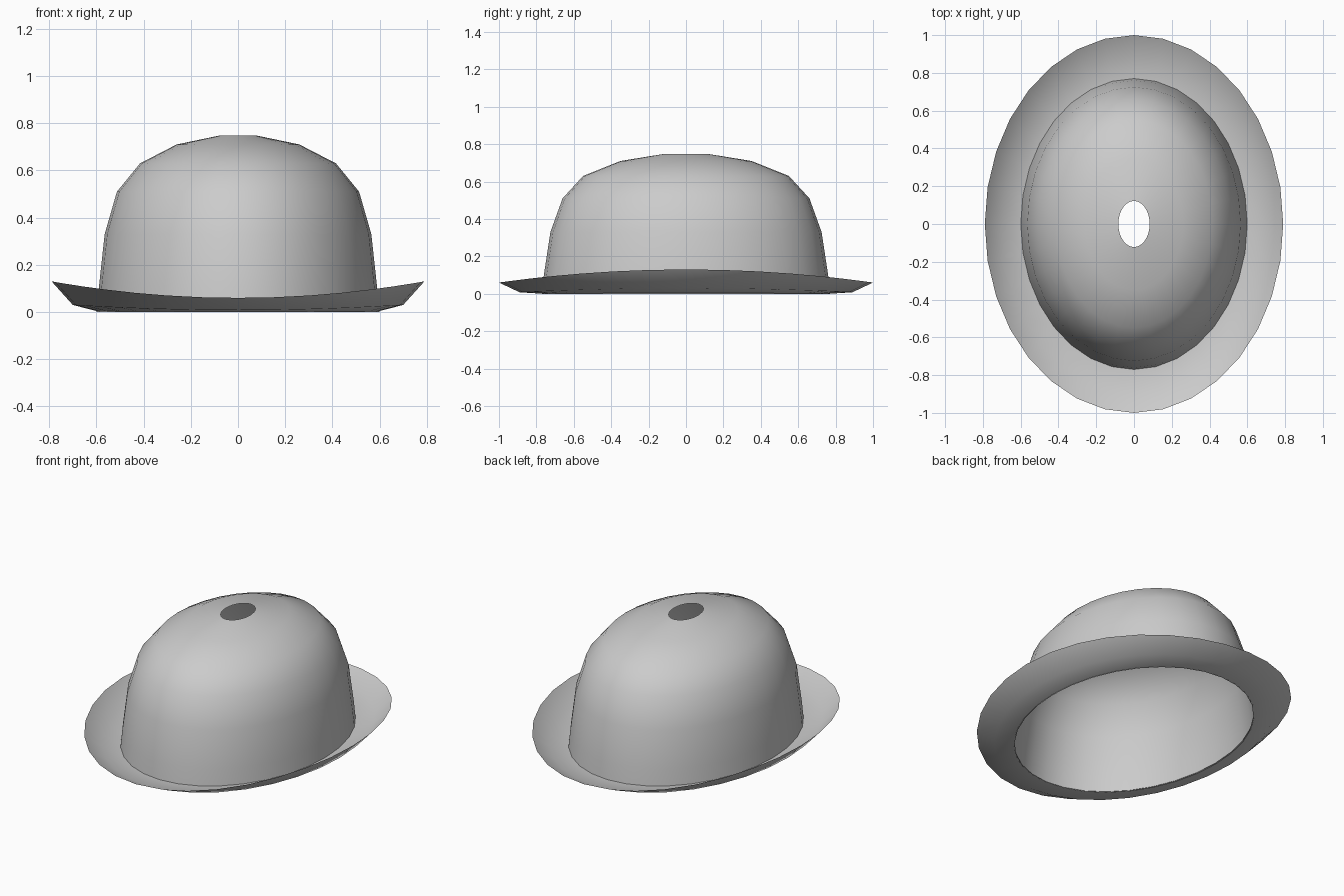
import bpy, bmesh, math

SIDES = 32

if "Cube" in bpy.data.objects:
    bpy.data.objects.remove(bpy.data.objects["Cube"])

grey = bpy.data.materials.new("felt grey")
grey.use_nodes = True
colour = (0.6, 0.6, 0.6, 1)
grey.diffuse_color = colour
grey.node_tree.nodes["Principled BSDF"].inputs["Base Color"].default_value = colour


def oval_shell(name, rings):
    """Skin a stack of ovals: (x radius, y radius, end height, side lift)."""
    bm = bmesh.new()
    loops = []
    for rx, ry, z, lift in rings:
        loop = []
        for i in range(SIDES):
            a = 2 * math.pi * i / SIDES
            c, s = math.cos(a), math.sin(a)
            loop.append(bm.verts.new((rx * c, ry * s, z + lift * c * c)))
        loops.append(loop)
    for low, high in zip(loops, loops[1:]):
        for i in range(SIDES):
            j = (i + 1) % SIDES
            bm.faces.new((low[i], low[j], high[j], high[i])).smooth = True
    mesh = bpy.data.meshes.new(name)
    bm.to_mesh(mesh)
    bm.free()
    mesh.materials.append(grey)
    obj = bpy.data.objects.new(name, mesh)
    bpy.context.collection.objects.link(obj)
    return obj


# Domed crown, open below and with a small oval hole on top
oval_shell("crown", [
    (0.60, 0.77, 0.0, 0),
    (0.59, 0.76, 0.10, 0),
    (0.565, 0.725, 0.33, 0),
    (0.513, 0.66, 0.51, 0),
    (0.415, 0.55, 0.63, 0),
    (0.26, 0.35, 0.71, 0),
    (0.083, 0.122, 0.747, 0),
])

# Brim, flat by the crown and curled up higher at the sides
oval_shell("brim", [
    (0.79, 1.0, 0.06, 0.07),
    (0.70, 0.89, 0.008, 0.022),
    (0.595, 0.765, 0.0, 0.003),
])
